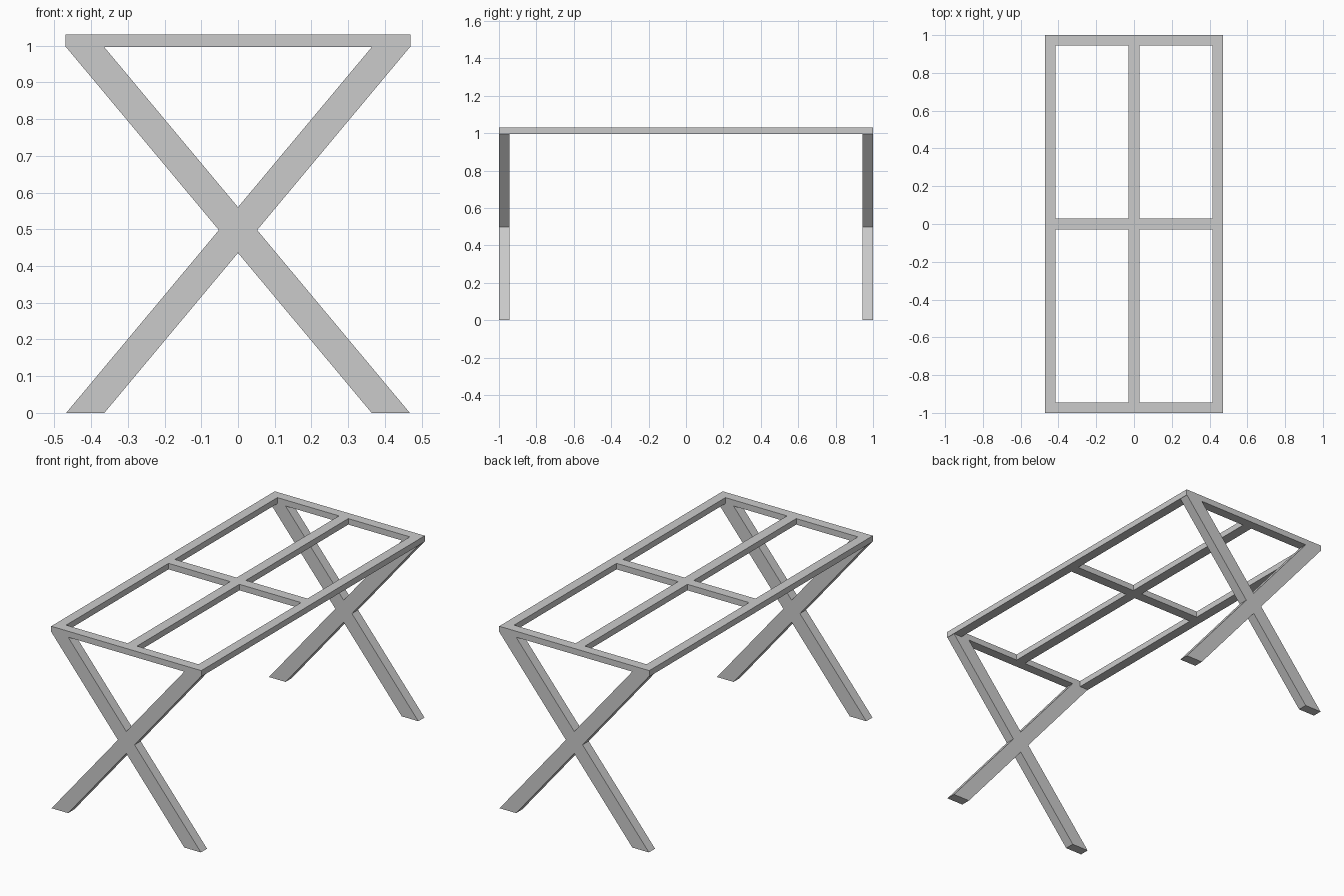
import bpy, bmesh
from mathutils import Vector

if "Cube" in bpy.data.objects:
    bpy.data.objects.remove(bpy.data.objects["Cube"])

HALF_X, HALF_Y = 0.47, 1.0
BAR = 0.055            # rail width and leg depth
Z_LEG, Z_TOP = 0.996, 1.03


def finish(bm, name, direction):
    """Extrude the flat faces in bm into a closed solid and link it."""
    res = bmesh.ops.extrude_face_region(bm, geom=bm.faces[:], use_keep_orig=True)
    moved = [g for g in res["geom"] if isinstance(g, bmesh.types.BMVert)]
    bmesh.ops.translate(bm, verts=moved, vec=Vector(direction))
    bmesh.ops.recalc_face_normals(bm, faces=bm.faces[:])
    mesh = bpy.data.meshes.new(name)
    bm.to_mesh(mesh)
    bm.free()
    obj = bpy.data.objects.new(name, mesh)
    bpy.context.collection.objects.link(obj)
    return obj


# Top frame: outer rails plus a centre cross, leaving four openings
def top_frame():
    xs = [-HALF_X, -HALF_X + BAR, -0.029, 0.029, HALF_X - BAR, HALF_X]
    ys = [-HALF_Y, -HALF_Y + BAR, -0.029, 0.029, HALF_Y - BAR, HALF_Y]
    bm = bmesh.new()
    grid = [[bm.verts.new((x, y, Z_LEG)) for y in ys] for x in xs]
    for i in range(5):
        for j in range(5):
            if i in (1, 3) and j in (1, 3):
                continue
            bm.faces.new((grid[i][j], grid[i + 1][j],
                          grid[i + 1][j + 1], grid[i][j + 1]))
    return finish(bm, "top_frame", (0, 0, Z_TOP - Z_LEG))


# X-shaped leg pair, cut flat at the floor and under the frame
def cross_legs(name, y):
    outer, inner, waist = HALF_X - 0.002, 0.364, 0.052
    mid = Z_LEG / 2
    notch = waist * mid / (outer - waist)
    outline = [(-outer, 0), (-inner, 0), (0, mid - notch), (inner, 0),
               (outer, 0), (waist, mid), (outer, Z_LEG), (inner, Z_LEG),
               (0, mid + notch), (-inner, Z_LEG), (-outer, Z_LEG), (-waist, mid)]
    bm = bmesh.new()
    bm.faces.new([bm.verts.new((x, y, z)) for x, z in outline])
    return finish(bm, name, (0, BAR, 0))


top_frame()
cross_legs("front_legs", -HALF_Y)
cross_legs("back_legs", HALF_Y - BAR)
